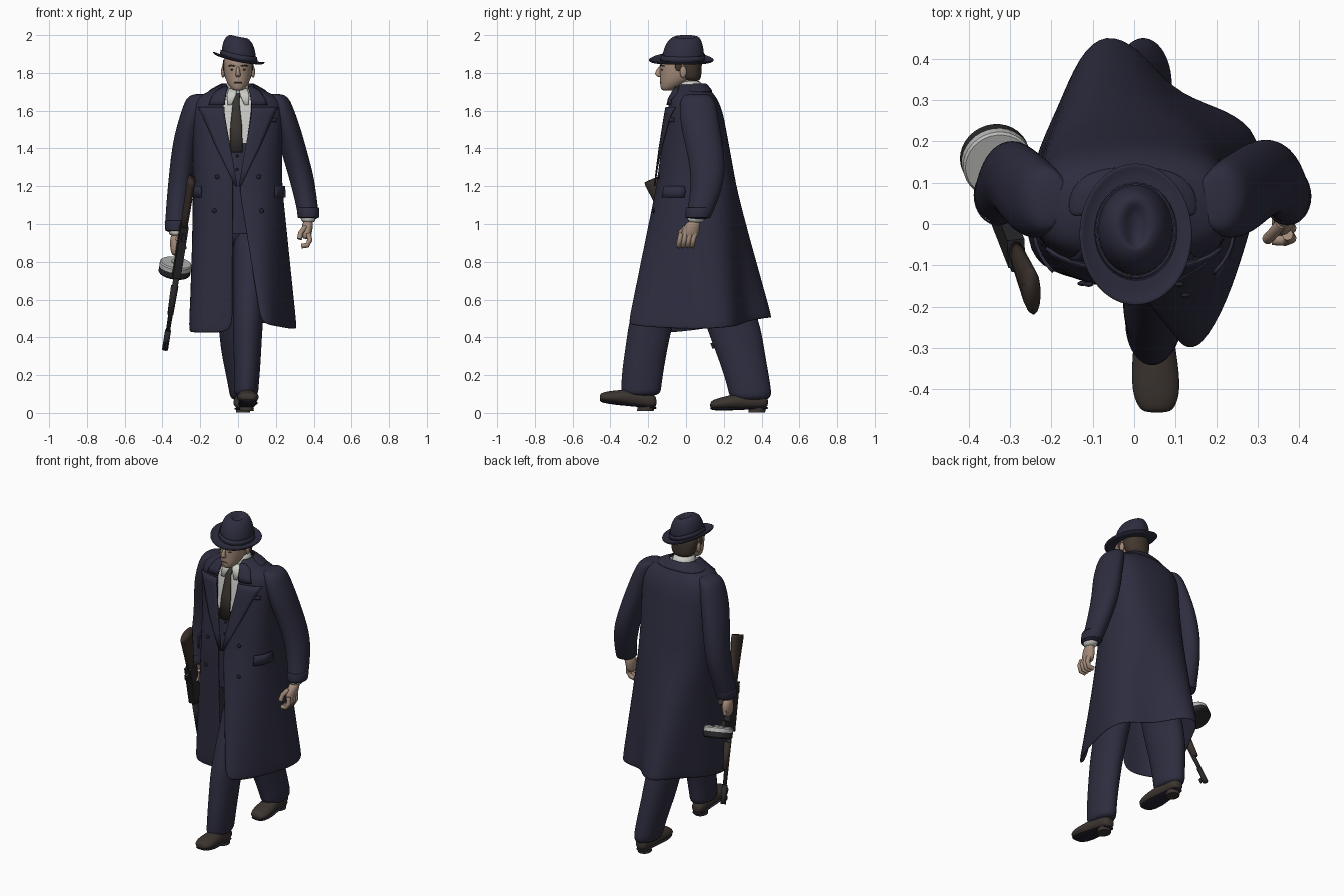
import bpy, bmesh, math
from math import cos, sin, pi
from mathutils import Vector, Matrix

old = bpy.data.objects.get("Cube")
if old:
    bpy.data.objects.remove(old)


def material(name, *rgb):
    m = bpy.data.materials.new(name)
    m.use_nodes = True
    m.diffuse_color = (*rgb, 1)
    m.node_tree.nodes["Principled BSDF"].inputs["Base Color"].default_value = (*rgb, 1)
    return m


NAVY = material("navy wool", .027, .026, .05)
SKIN = material("skin", .37, .26, .195)
SHIRT = material("shirt white", .6, .6, .57)
TIE = material("tie brown", .042, .036, .03)
HAIR = material("hair brown", .055, .038, .028)
LEATHER = material("shoe leather", .045, .035, .029)
METAL = material("gun metal", .022, .022, .024)
WOOD = material("gun wood", .04, .028, .023)
STEEL = material("drum steel", .5, .5, .49)
BAND = material("dark navy", .017, .016, .03)


def mesh_object(name, bm, mats, smooth=True, subsurf=0, thick=0):
    bmesh.ops.recalc_face_normals(bm, faces=bm.faces)
    me = bpy.data.meshes.new(name)
    for f in bm.faces:
        f.smooth = smooth
    bm.to_mesh(me)
    bm.free()
    for m in (mats if isinstance(mats, list) else [mats]):
        me.materials.append(m)
    ob = bpy.data.objects.new(name, me)
    bpy.context.collection.objects.link(ob)
    if thick:
        mod = ob.modifiers.new("thickness", 'SOLIDIFY')
        mod.thickness, mod.offset = thick, 0
    if subsurf:
        mod = ob.modifiers.new("smooth", 'SUBSURF')
        mod.levels = mod.render_levels = subsurf
    return ob


def grid(name, rows, mats, closed=False, caps=False, **kw):
    """Skin rows of points into a sheet or a tube."""
    bm = bmesh.new()
    vs = [[bm.verts.new(p) for p in r] for r in rows]
    n = len(rows[0])
    for a, b in zip(vs, vs[1:]):
        for i in range(n if closed else n - 1):
            j = (i + 1) % n
            bm.faces.new((a[i], a[j], b[j], b[i]))
    if caps:
        bm.faces.new(vs[0])
        bm.faces.new(vs[-1])
    return mesh_object(name, bm, mats, **kw)


def loft(name, rings, mats, axis='z', n=16, subsurf=1, caps=True, **kw):
    """Rings are (x, y, z, radius across, radius deep), level or along y."""
    rows = []
    for x, y, z, a, b in rings:
        ring = [(a * cos(2 * pi * i / n), b * sin(2 * pi * i / n)) for i in range(n)]
        rows.append([(x + u, y + v, z) if axis == 'z' else (x + u, y, z + v) for u, v in ring])
    return grid(name, rows, mats, closed=True, caps=caps, subsurf=subsurf, **kw)


def ball(name, loc, size, mat):
    bm = bmesh.new()
    bmesh.ops.create_uvsphere(bm, u_segments=16, v_segments=10, radius=1)
    bmesh.ops.transform(bm, matrix=Matrix.LocRotScale(loc, None, size), verts=bm.verts)
    return mesh_object(name, bm, mat)


def cord(name, pts, r, mat):
    cu = bpy.data.curves.new(name, 'CURVE')
    cu.dimensions, cu.bevel_depth, cu.bevel_resolution, cu.use_fill_caps = '3D', r, 3, True
    sp = cu.splines.new('POLY')
    sp.points.add(len(pts) - 1)
    for p, co in zip(sp.points, pts):
        p.co = (*co, 1)
    cu.materials.append(mat)
    ob = bpy.data.objects.new(name, cu)
    bpy.context.collection.objects.link(ob)


# Coat body: height, half width, front, back, half opening
PROFILE = [(1.74, .075, -.045, .095, .05), (1.70, .14, -.068, .13, .065), (1.665, .23, -.085, .16, .07),
           (1.6, .245, -.1, .19, .07), (1.4, .235, -.13, .228, .04), (1.2, .235, -.155, .265, 0)]
POWER = 2.5


def profile(z):
    z = max(1.2, min(1.74, z))
    for a, b in zip(PROFILE, PROFILE[1:]):
        if z >= b[0]:
            t = (a[0] - z) / (a[0] - b[0])
            return [p + (q - p) * t for p, q in zip(a[1:], b[1:])]


def section(z, inset=0, n=17, full=False):
    rx, yf, yb, w = profile(z)
    rx, yf, yb = rx - inset, yf + inset, yb - inset
    left = -math.acos((max(w, .003) / rx) ** (POWER / 2))
    right = pi + math.acos((max(w, .02) / rx) ** (POWER / 2))
    if full:
        left, right = -pi / 2, 1.5 * pi * (1 - 1 / n) - pi / 2 / n
    pts = []
    for i in range(n):
        a = left + (right - left) * i / (n - 1)
        c, s = [math.copysign(abs(v) ** (2 / POWER), v) for v in (cos(a), sin(a))]
        pts.append(Vector((rx * c - .003, (yf + yb) / 2 + (yb - yf) / 2 * s, z)))
    return pts


def front_y(x, z):
    rx, yf, yb, w = profile(z)
    k = (1 - min(1, abs(x / rx)) ** POWER) ** (1 / POWER)
    drop = max(0, 1.2 - z) * (-.2 if x > 0 else .02)
    return (yf + yb) / 2 - (yb - yf) / 2 * k + drop


HEM = [(.12, -.3, .48), (.165, -.3, .46), (.225, -.19, .45), (.275, -.03, .44), (.315, .12, .44), (.295, .24, .45),
       (.19, .285, .46), (.09, .32, .48), (.01, .43, .5), (-.07, .465, .5), (-.13, .41, .5), (-.175, .29, .48),
       (-.24, .16, .45), (-.26, .02, .43), (-.25, -.09, .42), (-.15, -.13, .42), (-.025, -.13, .42)]
rows = [section(z) for z in (1.74, 1.70, 1.665, 1.6, 1.5, 1.4, 1.3, 1.2)]
waist = rows[-1]
for k in range(1, 7):
    rows.append([p.lerp(Vector(h), k / 6) for p, h in zip(waist, HEM)])
grid("overcoat", rows, NAVY, subsurf=2, thick=.012)

# Coat collar around the neck
collar = [[p + Vector((p.x * .04, .006, .004)) for p in section(z)[3:14]] for z in (1.74, 1.72, 1.695)]
grid("coat_collar", collar, NAVY, subsurf=2, thick=.012)

# Waistcoat and shirt front inside the coat
rows = [section(z, .022, 24, True) for z in [1.73 - .03 * i for i in range(19)]]
rows += [[Vector((p.x, p.y, z)) for p in rows[-1]] for z in (1.1, .95)]
inner = grid("waistcoat_and_shirt", rows, [NAVY, SHIRT], closed=True)
for f in inner.data.polygons:
    f.material_index = int(f.center.z > 1.4 + abs(f.center.x) * .8)


def strip(name, spans, side, mat, off=.012):
    """Thin cloth plate that follows the coat front; spans are (z, inner, outer)."""
    rows = []
    for z, a, b in spans:
        xs = [side * (a + (b - a) * i / 5) for i in range(6)]
        rows.append([(x * (1 + off * 3), front_y(x, z) - off, z) for x in xs])
    return grid(name, rows, mat, thick=.008)


for side, label in ((1, "left"), (-1, "right")):
    strip(label + "_lapel", [(1.62, .07, .205), (1.58, .068, .185), (1.5, .055, .15), (1.4, .037, .108),
                             (1.3, .02, .06), (1.2, .003, .015)], side, NAVY)
    strip(label + "_collar_leaf", [(1.725, .052, .08), (1.7, .06, .115), (1.66, .066, .14), (1.63, .069, .15)],
          side, NAVY, .009)
    strip(label + "_pocket_flap", [(1.2, .185, .233), (1.17, .185, .234), (1.14, .185, .234)], side, NAVY, .018)
    # Shirt collar points
    strip(label + "_shirt_collar", [(1.715, .005, .05), (1.68, .012, .06), (1.63, .035, .055)], side, SHIRT, -.004)
    for x, z in ((.07, 1.38), (.11, 1.25), (.125, 1.07)):
        if side > 0 or z < 1.3:
            ball(label + "_coat_button", (side * x, front_y(side * x, z) - .01, z), (.012, .006, .012), BAND)
strip("breast_pocket", [(1.56, .15, .2), (1.54, .15, .2)], 1, NAVY, .008)
for z in (1.36, 1.29):
    ball("waistcoat_button", (-.005, front_y(0, z) + .016, z), (.007, .005, .007), BAND)

# Necktie
tie = [(z, [(-.01 + w * k, front_y(0, z) + .006 + d * abs(k), z) for k in (-1, -.5, 0, .5, 1)])
       for z, w, d in ((1.69, .022, .008), (1.655, .016, .008), (1.645, .016, .004), (1.52, .03, .004), (1.38, .034, .004))]
grid("necktie", [r for z, r in tie], TIE, thick=.009)

# Head
loft("shirt_neckband", [(0, .02, 1.66, .075, .08), (0, .02, 1.72, .067, .072), (0, .018, 1.765, .064, .068)], SHIRT)
loft("neck", [(0, .02, 1.68, .055, .06), (0, 0, 1.8, .055, .062)], SKIN)
loft("head", [(0, -.1, 1.706, .02, .025), (0, -.092, 1.715, .036, .042), (0, -.07, 1.74, .055, .069),
              (0, -.052, 1.765, .067, .087), (0, -.038, 1.8, .076, .102), (0, -.035, 1.85, .079, .106),
              (0, -.03, 1.9, .075, .1)], SKIN, subsurf=2)
loft("nose", [(0, -.133, 1.835, .009, .011), (0, -.142, 1.815, .01, .016), (0, -.15, 1.793, .015, .02),
              (0, -.138, 1.777, .015, .012)], SKIN, n=8, subsurf=2)
loft("hair", [(0, .03, 1.755, .055, .04), (0, .026, 1.772, .072, .055), (0, .02, 1.81, .082, .064),
              (0, .012, 1.85, .084, .074), (0, .01, 1.89, .08, .075)], HAIR)
cord("mouth", [(x, -.136 + x * x * 12, 1.748) for x in (-.02, -.01, 0, .01, .02)], .003, HAIR)
for s, label in ((1, "left"), (-1, "right")):
    ball(label + "_ear", (s * .08, -.015, 1.805), (.01, .018, .031), SKIN)
    ball(label + "_eye", (s * .031, -.126, 1.817), (.01, .006, .004), HAIR)
    cord(label + "_brow", [(s * .015, -.137, 1.836), (s * .035, -.13, 1.84), (s * .05, -.115, 1.836)], .0035, HAIR)
    ball(label + "_sideburn", (s * .074, -.04, 1.835), (.007, .018, .025), HAIR)


# Hat with curled brim and creased crown
def hat_ring(z, rx, ry, cy=-.018, cx=.004, n=32):
    pts = []
    for i in range(n):
        x, y = rx * cos(2 * pi * i / n), ry * sin(2 * pi * i / n)
        pts.append((x + cx, y + cy, z - .2 * x + 1.2 * x * x + .25 * y * y))
    return pts


grid("hat_brim", [hat_ring(1.862, .07, .09), hat_ring(1.858, .1, .13, -.022), hat_ring(1.855, .122, .155, -.025),
                  hat_ring(1.862, .137, .173, -.025)], NAVY, closed=True, thick=.01, subsurf=1)
grid("hat_crown", [hat_ring(1.86, .096, .115), hat_ring(1.9, .091, .11, -.014), hat_ring(1.945, .082, .1, -.01),
                   hat_ring(1.975, .066, .084, -.006), hat_ring(1.992, .046, .064, .002), hat_ring(1.99, .03, .05, -.004),
                   hat_ring(1.97, .012, .04, -.01)], NAVY, closed=True, caps=True, subsurf=1)
grid("hat_band", [hat_ring(1.866, .098, .117), hat_ring(1.893, .094, .113, -.014)], NAVY, closed=True, thick=.004)

# Sleeves, cuffs
loft("left_sleeve", [(.19, .06, 1.69, .04, .06), (.212, .06, 1.672, .056, .085), (.23, .062, 1.62, .062, .102),
                     (.265, .078, 1.5, .07, .106), (.297, .104, 1.38, .07, .1), (.335, .118, 1.25, .068, .092),
                     (.358, .095, 1.13, .06, .079), (.37, .072, 1.06, .057, .07), (.374, .062, 1.02, .054, .065)],
     NAVY, subsurf=2)
loft("right_sleeve", [(-.195, .06, 1.69, .045, .06), (-.218, .06, 1.665, .06, .085), (-.235, .062, 1.6, .065, .102),
                      (-.262, .078, 1.5, .07, .106), (-.285, .104, 1.38, .07, .098), (-.305, .116, 1.22, .066, .09),
                      (-.32, .09, 1.08, .063, .077), (-.326, .072, 1, .061, .068), (-.328, .06, .95, .06, .065)],
     NAVY, subsurf=2)
for x, z, label in ((.372, 1.03, "left"), (-.328, .96, "right")):
    loft(label + "_sleeve_turnup", [(x - .002, .071, z + .06, .058, .071), (x, .063, z, .056, .067)], NAVY, caps=False, thick=.006)
    loft(label + "_shirt_cuff", [(x, .06, z + .03, .045, .055), (x, .05, z - .03, .041, .05)], SHIRT)

# Left hand, relaxed
loft("left_palm", [(.37, .045, 1.02, .028, .034), (.366, .03, .985, .03, .044), (.362, .018, .94, .027, .049),
                   (.36, .012, .92, .018, .04)], SKIN)
for i in range(4):
    y = -.026 + .024 * i
    cord("left_finger", [(.372, y, .95), (.38, y - .008, .915), (.365, y - .014, .887), (.335, y - .012, .884)], .0135, SKIN)
cord("left_thumb", [(.355, 0, .985), (.332, -.028, .955), (.324, -.036, .92)], .0135, SKIN)

# Trousers
loft("trouser_seat", [(0, .04, 1.15, .17, .13), (0, .04, 1, .18, .14), (0, .05, .86, .15, .13)], NAVY)
loft("left_trouser_leg", [(.07, .01, 1.02, .1, .14), (.065, -.09, .75, .093, .13), (.052, -.18, .5, .082, .122),
                          (.05, -.2, .4, .078, .115), (.048, -.23, .22, .07, .112), (.043, -.237, .13, .066, .108),
                          (.042, -.24, .085, .066, .104)], NAVY, subsurf=2)
loft("right_trouser_leg", [(-.07, .06, 1.02, .1, .14), (-.05, .15, .75, .095, .14), (-.02, .245, .48, .085, .15),
                           (-.012, .28, .35, .084, .135), (.008, .315, .22, .078, .122), (.022, .338, .12, .071, .116),
                           (.026, .343, .06, .068, .112)], NAVY, subsurf=2)


# Shoes
def shoe(label, x, heel, toe, lift):
    def at(t, z, a, b):
        return (x + .012 * t, heel + (toe - heel) * t, z + lift * t, a, b)
    loft(label + "_shoe", [at(0, .058, .026, .025), at(.08, .06, .042, .042), at(.35, .065, .047, .05),
                           at(.6, .054, .057, .04), at(.82, .044, .06, .034), at(.95, .038, .047, .025),
                           at(1, .034, .03, .016)], LEATHER, axis='y', subsurf=2)
    loft(label + "_sole", [at(0, .026, .022, .007), at(.08, .025, .04, .008), at(.35, .024, .043, .008),
                           at(.7, .016, .06, .009), at(.95, .016, .046, .009), at(1, .02, .028, .006)],
         BAND, axis='y', n=12)
    loft(label + "_heel", [at(.2, 0, .038, .044), at(.18, .028, .038, .046)], LEATHER, subsurf=0, smooth=False)


shoe("left", .043, -.155, -.457, .048)
shoe("right", .024, .435, .127, .006)

# Gun, built along its own axis: along the barrel, under side, sideways
BUTT, MUZZLE = Vector((-.245, -.18, 1.235)), Vector((-.388, .185, .325))
along = (MUZZLE - BUTT).normalized()
under = (Vector((-.1, 1, 0)) - along * along.dot(Vector((-.1, 1, 0)))).normalized()
GUN = Matrix((along, under, along.cross(under))).transposed().to_4x4()
GUN.translation = BUTT


def gun_bar(name, rings, mat, n=16, smooth=True):
    """Rings are (along, under, radius under, radius sideways)."""
    shift = pi / 4 if n == 4 else 0
    grow = math.sqrt(2) if n == 4 else 1
    rows = [[GUN @ Vector((t, s + grow * a * cos(2 * pi * i / n + shift), grow * b * sin(2 * pi * i / n + shift)))
             for i in range(n)] for t, s, a, b in rings]
    return grid(name, rows, mat, closed=True, caps=True, smooth=smooth)


gun_bar("gun_stock", [(0, .015, .058, .02), (.02, .015, .06, .023), (.2, .012, .038, .02), (.3, .01, .028, .018)], WOOD, 12)
gun_bar("gun_receiver", [(.27, .01, .036, .021), (.56, .01, .036, .021)], METAL, 4, False)
gun_bar("gun_magazine_housing", [(.5, .05, .035, .014), (.59, .05, .035, .014)], METAL, 4, False)
gun_bar("gun_barrel", [(.55, 0, .016, .016), (.88, 0, .011, .011)], METAL)
gun_bar("gun_muzzle", [(.87, 0, .016, .016), (.98, 0, .016, .016)], METAL)
gun_bar("gun_front_sight", [(.93, -.022, .014, .005), (.96, -.022, .014, .005)], METAL, 4, False)
gun_bar("gun_rear_sight", [(.3, -.036, .014, .01), (.34, -.036, .014, .01)], METAL, 4, False)
gun_bar("gun_foregrip", [(.62, .014, .024, .02), (.78, .01, .018, .016)], WOOD, 12)
cord("gun_grip", [GUN @ Vector((.42, .03, 0)), GUN @ Vector((.39, .14, 0))], .018, WOOD)
gun_bar("gun_drum_top", [(.533, .135, .08, .08), (.54, .135, .085, .085), (.562, .135, .085, .085)], STEEL, 32, False)
gun_bar("gun_drum_bottom", [(.562, .135, .085, .085), (.592, .135, .085, .085), (.6, .135, .078, .078)], METAL, 32, False)
gun_bar("gun_drum_hub", [(.526, .135, .025, .025), (.534, .135, .025, .025)], STEEL, 20, False)

# Right hand wrapped around the grip
loft("right_palm", [(-.328, .055, .95, .028, .034), (-.334, .058, .91, .028, .045), (-.335, .058, .86, .024, .045),
                    (-.333, .054, .83, .015, .034)], SKIN)
for i in range(4):
    c = GUN @ Vector((.375 + .022 * i, .095, 0))
    cord("right_finger", [c + Vector(v) for v in ((-.028, .03, 0), (-.03, -.015, -.004), (-.005, -.032, -.008),
                                                 (.02, -.015, -.008))], .0125, SKIN)
cord("right_thumb", [(-.32, .03, .93), (-.29, .01, .9), (-.285, -.01, .87)], .013, SKIN)
